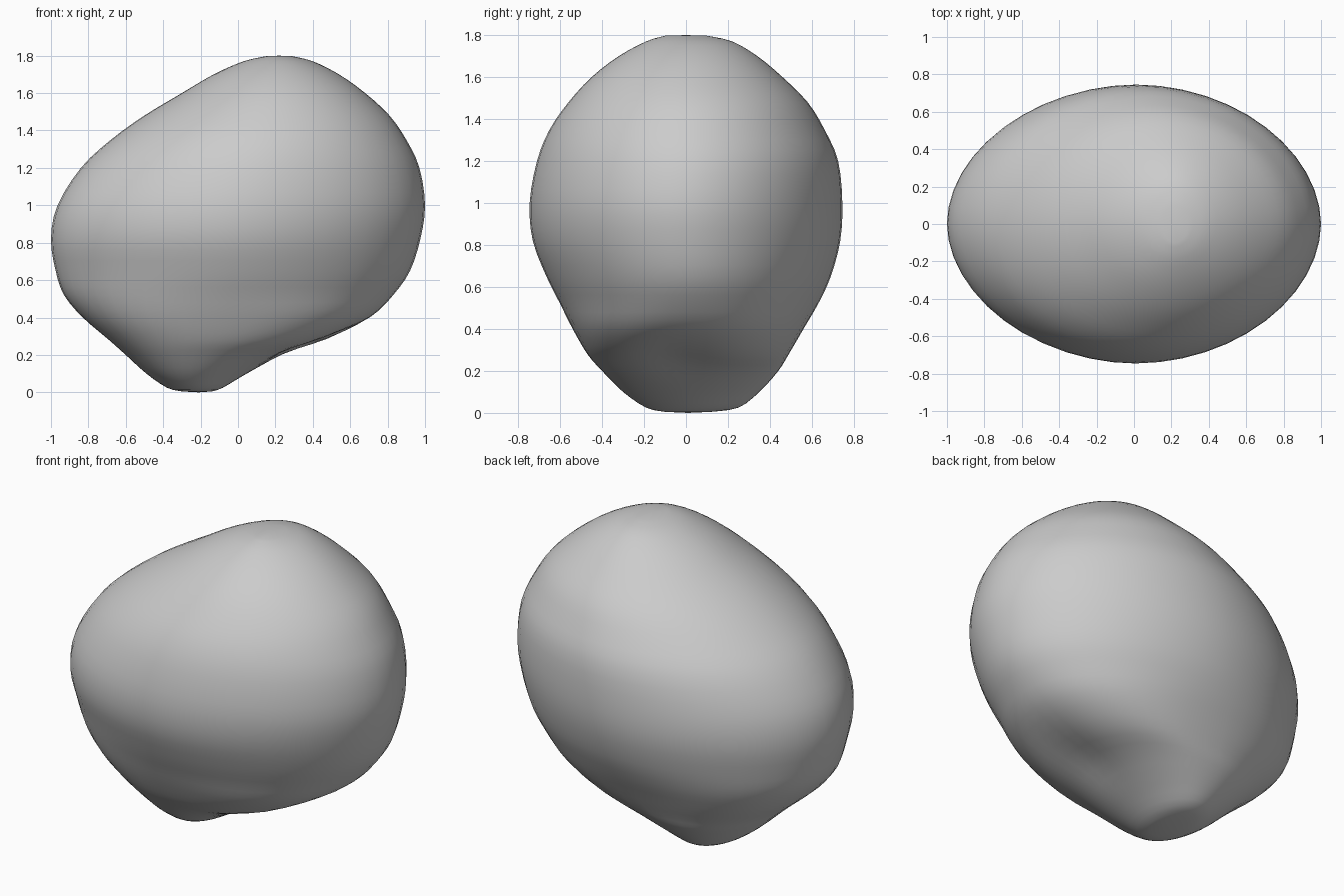
import bpy, bmesh, math
from mathutils import Vector

if "Cube" in bpy.data.objects:
    bpy.data.objects.remove(bpy.data.objects["Cube"])

# Horizontal sections: z, left x, right x, front y, back y
SECTIONS = [
    (0.005, -0.30, -0.14, -0.10, 0.12),
    (0.025, -0.38, -0.08, -0.19, 0.25),
    (0.10, -0.49, 0.05, -0.30, 0.35),
    (0.20, -0.60, 0.26, -0.40, 0.44),
    (0.28, -0.69, 0.50, -0.47, 0.49),
    (0.40, -0.83, 0.71, -0.54, 0.56),
    (0.52, -0.93, 0.83, -0.60, 0.63),
    (0.65, -0.975, 0.92, -0.665, 0.69),
    (0.82, -1.00, 0.975, -0.73, 0.735),
    (1.00, -0.965, 1.00, -0.745, 0.745),
    (1.20, -0.84, 0.97, -0.71, 0.725),
    (1.35, -0.68, 0.90, -0.65, 0.66),
    (1.48, -0.50, 0.81, -0.56, 0.58),
    (1.60, -0.30, 0.68, -0.45, 0.46),
    (1.70, -0.13, 0.54, -0.32, 0.34),
    (1.77, 0.03, 0.40, -0.19, 0.22),
    (1.797, 0.15, 0.29, -0.10, 0.10),
]
SIDES, STEPS = 48, 3


def catmull(p0, p1, p2, p3, t):
    return [0.5 * (2 * b + (c - a) * t + (2 * a - 5 * b + 4 * c - d) * t * t
                   + (3 * b - a - 3 * c + d) * t ** 3)
            for a, b, c, d in zip(p0, p1, p2, p3)]


def ring_points(section):
    z, left, right, front, back = section
    cx, half = (left + right) / 2, (right - left) / 2
    cy, depth = (front + back) / 2, (back - front) / 2
    # Slightly pointed ovals at mid height, fuller ones low down
    power = 2 / (1.92 + 0.4 * math.exp(-((z - 0.3) / 0.2) ** 2))
    for i in range(SIDES):
        a = 2 * math.pi * i / SIDES
        c, s = math.cos(a), math.sin(a)
        x = cx + half * math.copysign(abs(c) ** power, c)
        y = cy + depth * math.copysign(abs(s) ** power, s)
        # Shallow hollow low on the right side
        d2 = ((x - 0.40) / 0.25) ** 2 + ((y + 0.04) / 0.17) ** 2 + ((z - 0.26) / 0.16) ** 2
        dent = 0.04 * math.exp(-d2)
        yield Vector((x - 0.7 * dent, y, z + 0.7 * dent))


# Smoothly interpolated sections
rows = []
n = len(SECTIONS)
for k in range(n - 1):
    p = [SECTIONS[min(max(k + j, 0), n - 1)] for j in (-1, 0, 1, 2)]
    rows += [catmull(*p, t / STEPS) for t in range(STEPS)]
rows.append(SECTIONS[-1])

# Stone skin lofted through the sections
bm = bmesh.new()
rings = [[bm.verts.new(v) for v in ring_points(r)] for r in rows]
for lower, upper in zip(rings, rings[1:]):
    for i in range(SIDES):
        j = (i + 1) % SIDES
        bm.faces.new((lower[i], lower[j], upper[j], upper[i]))

# Rounded end caps
for ring, tip in ((rings[0], (-0.21, 0.01, 0.0)), (rings[-1], (0.22, 0, 1.8))):
    pole = bm.verts.new(tip)
    for i in range(SIDES):
        bm.faces.new((ring[i], ring[(i + 1) % SIDES], pole))
bmesh.ops.recalc_face_normals(bm, faces=bm.faces)
for f in bm.faces:
    f.smooth = True

mesh = bpy.data.meshes.new("pebble")
bm.to_mesh(mesh)
bm.free()
pebble = bpy.data.objects.new("pebble", mesh)
bpy.context.collection.objects.link(pebble)
